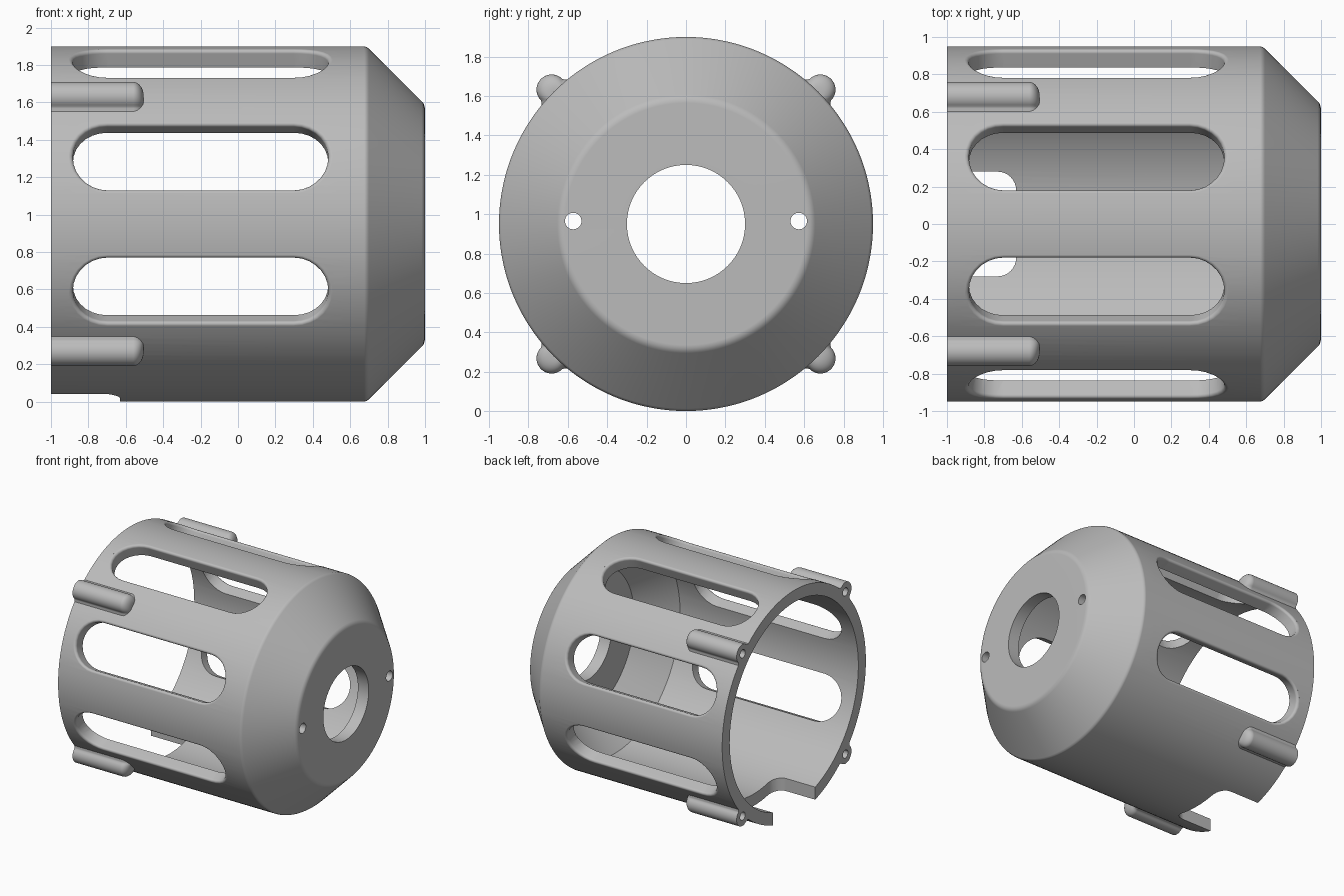
import bpy, bmesh, math
from math import sin, cos, pi, radians, sqrt
from mathutils import Matrix, Vector

if "Cube" in bpy.data.objects:
    bpy.data.objects.remove(bpy.data.objects["Cube"], do_unlink=True)

AXIS_Z = 0.95      # height of the housing axis
R_OUT, R_IN = 0.95, 0.85

grey = bpy.data.materials.new("plain grey")
grey.use_nodes = True
grey.diffuse_color = (0.5, 0.5, 0.5, 1)
grey.node_tree.nodes["Principled BSDF"].inputs["Base Color"].default_value = (0.5, 0.5, 0.5, 1)


def make_object(name, rows, closed=False):
    """Loft rings of points; cap the ends, or join last ring to first."""
    bm = bmesh.new()
    rings = [[bm.verts.new(p) for p in row] for row in rows]
    n = len(rings[0])
    pairs = list(zip(rings, rings[1:]))
    if closed:
        pairs.append((rings[-1], rings[0]))
    for a, b in pairs:
        for i in range(n):
            j = (i + 1) % n
            bm.faces.new((a[i], a[j], b[j], b[i]))
    if not closed:
        bm.faces.new(rings[0])
        bm.faces.new(rings[-1])
    bmesh.ops.recalc_face_normals(bm, faces=bm.faces)
    mesh = bpy.data.meshes.new(name)
    bm.to_mesh(mesh)
    bm.free()
    mesh.materials.append(grey)
    ob = bpy.data.objects.new(name, mesh)
    bpy.context.collection.objects.link(ob)
    return ob


def around_axis(x, t, r, angle):
    """Tangential t and radial r at an angle about the housing axis."""
    return Vector((x, r * cos(angle) - t * sin(angle),
                   AXIS_Z + r * sin(angle) + t * cos(angle)))


def circle_row(x, radius, n=144, y=0.0, z=AXIS_Z):
    return [(x, y + radius * cos(2 * pi * i / n), z + radius * sin(2 * pi * i / n))
            for i in range(n)]


def rod(name, x0, x1, radius, y, z, n=32):
    return make_object(name, [circle_row(x, radius, n, y, z) for x in (x0, x1)])


def stadium(half_length, half_width, n=14):
    """Slot outline as (along, across) points."""
    c = half_length - half_width
    pts = []
    for side, start in ((1, -pi / 2), (-1, pi / 2)):
        for i in range(n + 1):
            a = start + pi * i / n
            pts.append((side * c + half_width * cos(a), half_width * sin(a)))
    # subdivide the straight sides so they follow the curved wall evenly
    return pts


def slot_cutter(angle):
    """Radial slot whose mouth flares into a fillet on the outer wall."""
    fillet = 0.022
    levels = [(0.7, 0), (R_OUT - fillet, 0)]
    for i in range(1, 6):
        a = pi / 2 * i / 5
        levels.append((R_OUT - fillet + fillet * sin(a), fillet * (1 - cos(a))))
    levels.append((1.02, fillet))
    rows = []
    for rho, grow in levels:
        rows.append([around_axis(-0.2 + s, t, sqrt(rho * rho - t * t), angle)
                     for s, t in stadium(0.683 + grow, 0.184 + grow)])
    return make_object("slot_cutter", rows)


def lug(angle):
    """Screw lug with flared foot and a rounded inner end."""
    rad, mid = 0.077, 0.965
    half = [(0.115, 0.9), (0.11, 0.938), (0.094, 0.945), (0.082, 0.957)]
    half += [(rad * cos(a), mid + rad * sin(a)) for a in
             [pi / 2 * i / 10 for i in range(10)]]
    section = half + [(0, mid + rad)] + [(-t, r) for t, r in reversed(half)]
    rows = [[around_axis(-1, t, r, angle) for t, r in section]]
    for i in range(8):
        a = pi / 2 * i / 7
        s = 0.4 + 0.6 * cos(a)
        rows.append([around_axis(-0.56 + 0.055 * sin(a), t * s, 0.9 + (r - 0.9) * s, angle)
                     for t, r in section])
    return make_object("screw_lug", rows)


def boolean(target, tool, operation):
    mod = target.modifiers.new("join", "BOOLEAN")
    mod.operation, mod.solver, mod.object = operation, "EXACT", tool
    bpy.context.view_layer.objects.active = target
    bpy.ops.object.modifier_apply(modifier=mod.name)
    bpy.data.objects.remove(tool, do_unlink=True)


# Housing shell: cylinder, conical shoulder and thick end plate
profile = [(-1, R_OUT), (0.675, R_OUT), (0.688, 0.946), (0.7, 0.938),
           (0.982, 0.656), (0.991, 0.645), (0.997, 0.632), (1, 0.615),
           (1, 0.3), (0.9, 0.3), (0.9, 0.6), (0.65, R_IN), (-1, R_IN)]
housing = make_object("housing", [circle_row(x, r) for x, r in profile], closed=True)

# Four screw lugs with blind bores
diagonals = [radians(45 + 90 * i) for i in range(4)]
for ang in diagonals:
    boolean(housing, lug(ang), "UNION")
for ang in diagonals:
    p = around_axis(0, 0, 0.96, ang)
    boolean(housing, rod("bore_cutter", -1.1, -0.65, 0.034, p.y, p.z), "DIFFERENCE")

# Six ventilation slots, none on the underside
for deg in (-22.5, 22.5, 67.5, 112.5, 157.5, 202.5):
    boolean(housing, slot_cutter(radians(deg)), "DIFFERENCE")

# Two small holes in the end plate
for side in (-1, 1):
    boolean(housing, rod("plate_hole_cutter", 0.8, 1.1, 0.042, side * 0.573, 0.965),
            "DIFFERENCE")

# Rounded notch in the lower rim
outline = [(-1.2, -0.28)]
for side in (-1, 1):
    arc = [(-0.73 + 0.1 * cos(a), side * (0.18 + 0.1 * sin(a)))
           for a in [pi / 2 * i / 8 for i in range(9)]]
    outline += arc[::-1] if side < 0 else arc
outline.append((-1.2, 0.28))
notch = make_object("notch_cutter", [[(x, y, z) for x, y in outline] for z in (-0.1, 0.5)])
boolean(housing, notch, "DIFFERENCE")

# Smooth curved surfaces, crisp machined edges
bpy.ops.object.select_all(action="DESELECT")
housing.select_set(True)
bpy.context.view_layer.objects.active = housing
bpy.ops.object.shade_smooth_by_angle(angle=radians(32))
weighted = housing.modifiers.new("weighted_normals", "WEIGHTED_NORMAL")
weighted.keep_sharp = True
